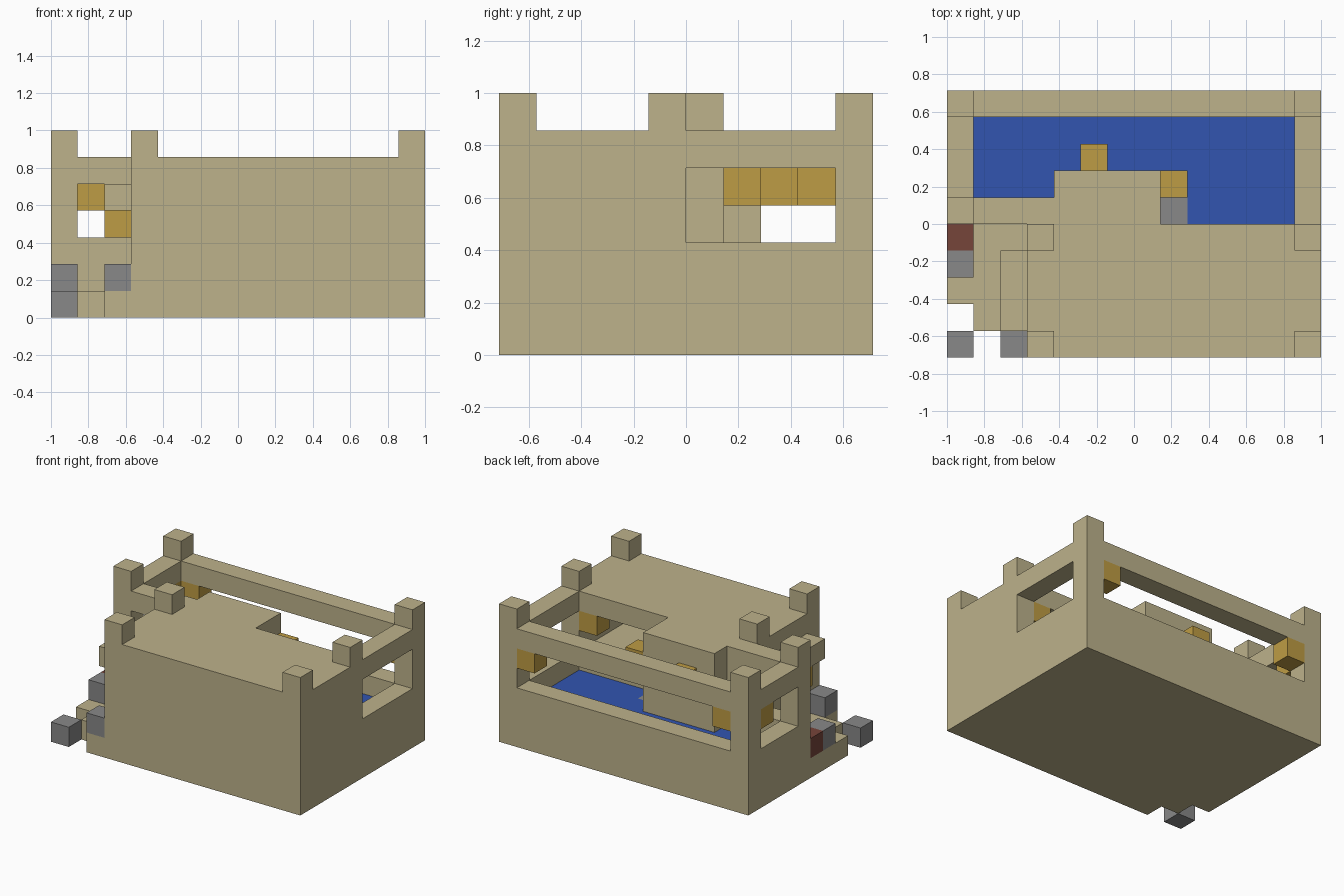
import bpy
import bmesh
from mathutils import Vector

cube = bpy.data.objects.get("Cube")
if cube:
    bpy.data.objects.remove(cube, do_unlink=True)

U = 2 / 14  # one block


def material(name, r, g, b):
    m = bpy.data.materials.new(name)
    m.use_nodes = True
    m.diffuse_color = (r, g, b, 1)
    bsdf = next(n for n in m.node_tree.nodes if n.type == 'BSDF_PRINCIPLED')
    bsdf.inputs["Base Color"].default_value = (r, g, b, 1)
    return m


SAND = material("sandstone", .508, .445, .258)
GOLD = material("golden_wood", .515, .333, .058)
GREY = material("grey_stone", .246, .246, .246)
BLUE = material("blue_water", .032, .091, .434)
RED = material("dark_red", .181, .058, .042)


def part(name, mat, *boxes):
    """One object from boxes given as block ranges x0,x1, y0,y1, z0,z1."""
    bm = bmesh.new()
    for x0, x1, y0, y1, z0, z1 in boxes:
        lo = Vector((x0 - 7, y0 - 5, z0)) * U
        hi = Vector((x1 - 7, y1 - 5, z1)) * U
        for v in bmesh.ops.create_cube(bm, size=1)["verts"]:
            v.co = Vector([a if c < 0 else b for a, b, c in zip(lo, hi, v.co)])
    mesh = bpy.data.meshes.new(name)
    bm.to_mesh(mesh)
    bm.free()
    mesh.materials.append(mat)
    ob = bpy.data.objects.new(name, mesh)
    bpy.context.collection.objects.link(ob)
    return ob


def blocks(name, mat, cells):
    """Single blocks, each at a block position."""
    for n, (x, y, z) in enumerate(cells, 1):
        part(f"{name}_{n}", mat, (x, x + 1, y, y + 1, z, z + 1))


# Ground slab with a stepped front corner
part("base_slab", SAND, (0, 14, 2, 10, 0, 1), (1, 14, 1, 2, 0, 1),
     (2, 14, 0, 1, 0, 1))

# Front hall, open at the back under its roof
part("hall_plinth", SAND, (3, 14, 0, 5, 1, 3))
part("hall_walls", SAND, (3, 14, 0, 1, 3, 5), (3, 4, 1, 5, 3, 5),
     (13, 14, 1, 5, 3, 5))
part("hall_roof", SAND, (3, 14, 0, 5, 5, 6))

# Bay standing out into the court, with a side door
part("bay_plinth", SAND, (3, 8, 5, 6, 1, 3), (4, 8, 6, 7, 1, 3))
part("bay_walls", SAND, (4, 8, 6, 7, 3, 5), (3, 4, 5, 6, 3, 5))
part("bay_roof", SAND, (3, 8, 5, 6, 5, 6), (4, 8, 6, 7, 5, 6))

# Gallery over the entrance
part("gallery_sill", SAND, (0, 3, 5, 6, 1, 3))
part("gallery_post", SAND, (0, 1, 5, 6, 3, 5))
part("gallery_beam", SAND, (0, 3, 5, 6, 5, 6))

# Court walls: a sill below and a beam above each long window
for name, x0, x1, y0, y1 in (("right", 0, 1, 6, 10), ("left", 13, 14, 5, 10),
                             ("back", 1, 13, 9, 10)):
    part(name + "_sill", SAND, (x0, x1, y0, y1, 1, 3))
    part(name + "_beam", SAND, (x0, x1, y0, y1, 5, 6))
blocks("back_post", SAND, [(x, 9, z) for x in (0, 13) for z in (3, 4)])

# Battlement blocks
blocks("merlon", SAND, [(3, 0, 6), (13, 0, 6), (3, 4, 6), (13, 4, 6),
                        (0, 5, 6), (0, 9, 6), (13, 9, 6)])

# Balcony on the side of the hall
part("balcony", SAND, (2, 3, 1, 4, 4, 5))

# Wooden brackets
blocks("bracket", GOLD, [(2, 2, 3), (1, 9, 4), (12, 9, 4), (0, 8, 4),
                         (12, 4, 4), (8, 4, 4), (5, 7, 4), (8, 6, 4)])

# Loose stones and steps
blocks("stone", GREY, [(0, 0, 0), (2, 0, 1), (0, 3, 1), (8, 5, 1)])
blocks("red_block", RED, [(0, 4, 1)])

# Water in the court
part("water", BLUE, (1, 4, 6, 9, 1, 2), (4, 8, 7, 9, 1, 2),
     (8, 9, 6, 9, 1, 2), (9, 13, 5, 9, 1, 2))
